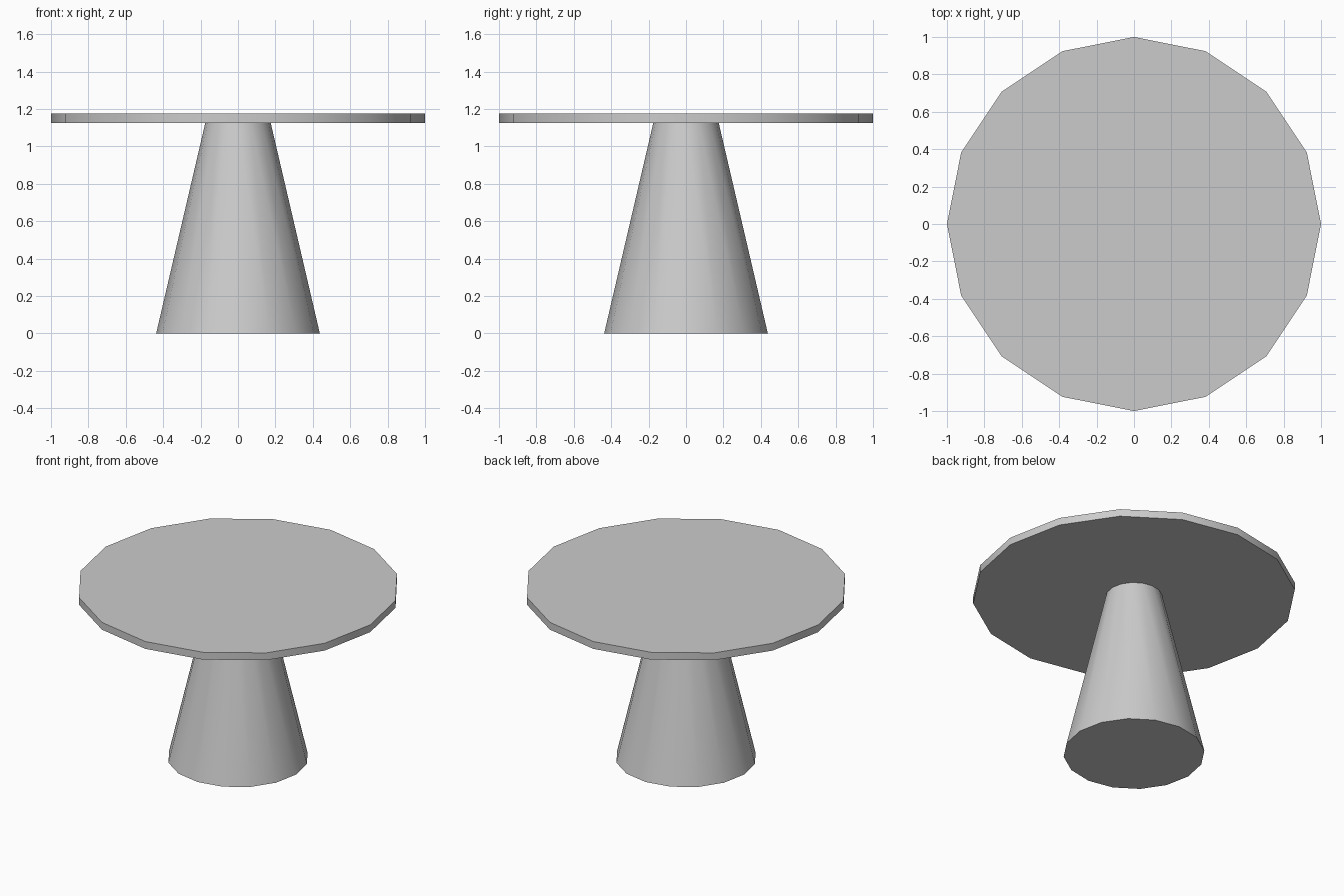
import bpy
from math import radians

if "Cube" in bpy.data.objects:
    bpy.data.objects.remove(bpy.data.objects["Cube"])

SIDES = 16


def add_round(name, r_bottom, r_top, z_bottom, z_top):
    bpy.ops.mesh.primitive_cone_add(
        vertices=SIDES, radius1=r_bottom, radius2=r_top,
        depth=z_top - z_bottom, location=(0, 0, (z_bottom + z_top) / 2))
    obj = bpy.context.object
    obj.name = name
    bpy.ops.object.shade_smooth_by_angle(angle=radians(30))
    return obj


# Tapered pedestal
add_round("pedestal", 0.4375, 0.175, 0.0, 1.125)

# Thin round top
add_round("table_top", 1.0, 1.0, 1.125, 1.175)
